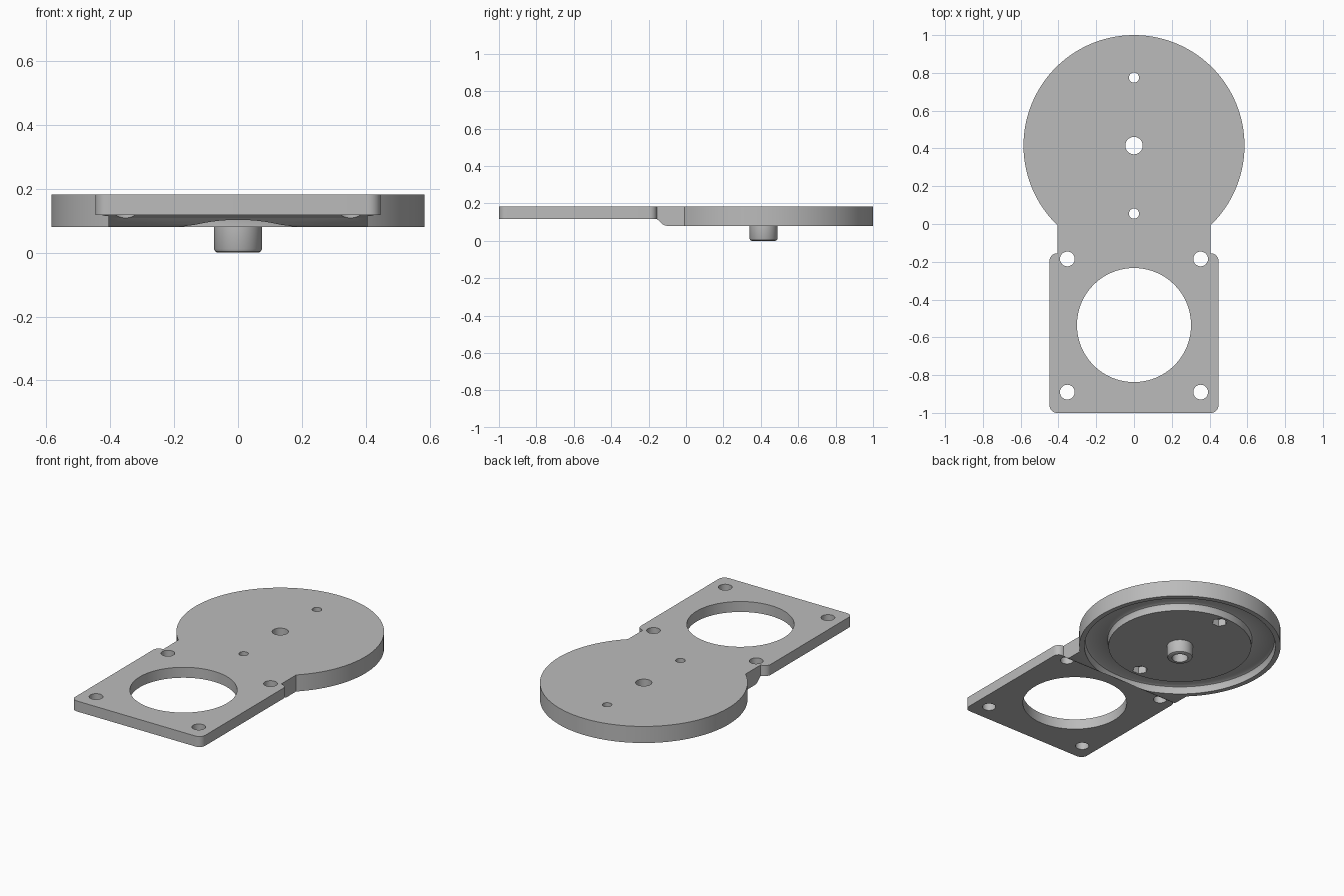
import bpy, bmesh
from math import pi, sin, cos, asin, sqrt, radians

cube = bpy.data.objects.get("Cube")
if cube:
    bpy.data.objects.remove(cube, do_unlink=True)

# Main sizes
TOP, LOW, PLATE_LOW = 0.183, 0.08, 0.118
DISC_Y, DISC_R = 0.415, 0.585
NECK, PLATE_X, PLATE_BACK, CORNER = 0.405, 0.447, -0.155, 0.04

grey = bpy.data.materials.new("plain_grey")
grey.use_nodes = True
grey.diffuse_color = (0.5, 0.5, 0.5, 1)
grey.node_tree.nodes["Principled BSDF"].inputs["Base Color"].default_value = grey.diffuse_color


def finish(name, bm):
    bmesh.ops.recalc_face_normals(bm, faces=bm.faces)
    mesh = bpy.data.meshes.new(name)
    bm.to_mesh(mesh)
    bm.free()
    mesh.materials.append(grey)
    obj = bpy.data.objects.new(name, mesh)
    bpy.context.collection.objects.link(obj)
    return obj


def prism(name, points, offset):
    """Extrude a closed outline of 3D points along an offset."""
    bm = bmesh.new()
    face = bm.faces.new([bm.verts.new(p) for p in points])
    new = bmesh.ops.extrude_face_region(bm, geom=[face])["geom"]
    bmesh.ops.translate(bm, vec=offset,
                        verts=[v for v in new if isinstance(v, bmesh.types.BMVert)])
    return finish(name, bm)


def arc(cx, cy, r, start, end, steps):
    return [(cx + r * cos(start + (end - start) * i / steps),
             cy + r * sin(start + (end - start) * i / steps)) for i in range(steps + 1)]


def cylinder(name, x, y, r, z0, z1, sides=48):
    ring = arc(x, y, r, 0, 2 * pi, sides)[:-1]
    return prism(name, [(px, py, z0) for px, py in ring], (0, 0, z1 - z0))


def lathe(name, profile, sides=128):
    """Revolve a closed (radius, z) profile round the disc axis."""
    bm = bmesh.new()
    rings = [[bm.verts.new((r * cos(2 * pi * i / sides), DISC_Y + r * sin(2 * pi * i / sides), z))
              for r, z in profile] for i in range(sides)]
    n = len(profile)
    for i in range(sides):
        a, b = rings[i], rings[(i + 1) % sides]
        for j in range(n):
            k = (j + 1) % n
            bm.faces.new((a[j], b[j], b[k], a[k]))
    return finish(name, bm)


def combine(body, tool, operation):
    tool.hide_render = True
    mod = body.modifiers.new("cut", 'BOOLEAN')
    mod.operation, mod.solver, mod.object = operation, 'EXACT', tool
    bpy.context.view_layer.objects.active = body
    bpy.ops.object.modifier_apply(modifier=mod.name)
    bpy.data.objects.remove(tool, do_unlink=True)


# Outline: disc, neck and rounded square plate
half = asin(NECK / DISC_R)
cx = PLATE_X - CORNER
outline = arc(0, DISC_Y, DISC_R, -pi / 2 + half, 1.5 * pi - half, 140)
left_side = arc(-cx, PLATE_BACK - CORNER, CORNER, pi / 2, pi, 8)
left_side += arc(-cx, -1 + CORNER, CORNER, pi, 1.5 * pi, 8)
left_side.insert(0, (-NECK, PLATE_BACK))
left_side = [p for i, p in enumerate(left_side) if i != 1]
outline += left_side + [(-x, y) for x, y in reversed(left_side)]
body = prism("mounting_bracket", [(x, y, LOW) for x, y in outline], (0, 0, TOP - LOW))

# Thin the plate, with a curved ramp up to the disc
ramp = [(-1.2, 0), (-0.1, 0), (-0.1, LOW), (-0.112, 0.082), (-0.124, 0.088),
        (-0.146, 0.109), (-0.16, PLATE_LOW), (-1.2, PLATE_LOW)]
combine(body, prism("ramp_cutter", [(-1, y, z) for y, z in ramp], (2, 0, 0)), 'DIFFERENCE')

# Ring groove under the disc
groove = [(0.415, 0.05), (0.415, 0.112), (0.42, 0.124), (0.433, 0.13),
          (0.537, 0.13), (0.55, 0.124), (0.555, 0.112), (0.555, 0.05)]
combine(body, lathe("groove_cutter", groove), 'DIFFERENCE')

# Large opening, corner holes, disc holes with hexagonal nut pockets
combine(body, cylinder("opening_cutter", 0, -0.535, 0.302, 0, 0.3, 96), 'DIFFERENCE')
for x in (-0.353, 0.353):
    for y in (-0.89, -0.185):
        combine(body, cylinder("corner_hole_cutter", x, y, 0.039, 0, 0.3), 'DIFFERENCE')
for y in (DISC_Y - 0.36, DISC_Y + 0.36):
    combine(body, cylinder("pin_hole_cutter", 0, y, 0.027, 0, 0.3), 'DIFFERENCE')
    combine(body, cylinder("nut_pocket_cutter", 0, y, 0.045, 0, 0.125, 6), 'DIFFERENCE')
combine(body, cylinder("axle_hole_cutter", 0, DISC_Y, 0.046, 0, 0.3), 'DIFFERENCE')

# Hollow boss under the disc centre
boss = lathe("centre_boss", [(0.046, LOW), (0.046, 0), (0.064, 0), (0.071, 0.004),
                             (0.075, 0.012), (0.075, LOW)], 48)

for obj in (body, boss):
    bpy.ops.object.select_all(action='DESELECT')
    obj.select_set(True)
    bpy.context.view_layer.objects.active = obj
    bpy.ops.object.shade_smooth_by_angle(angle=radians(30))
